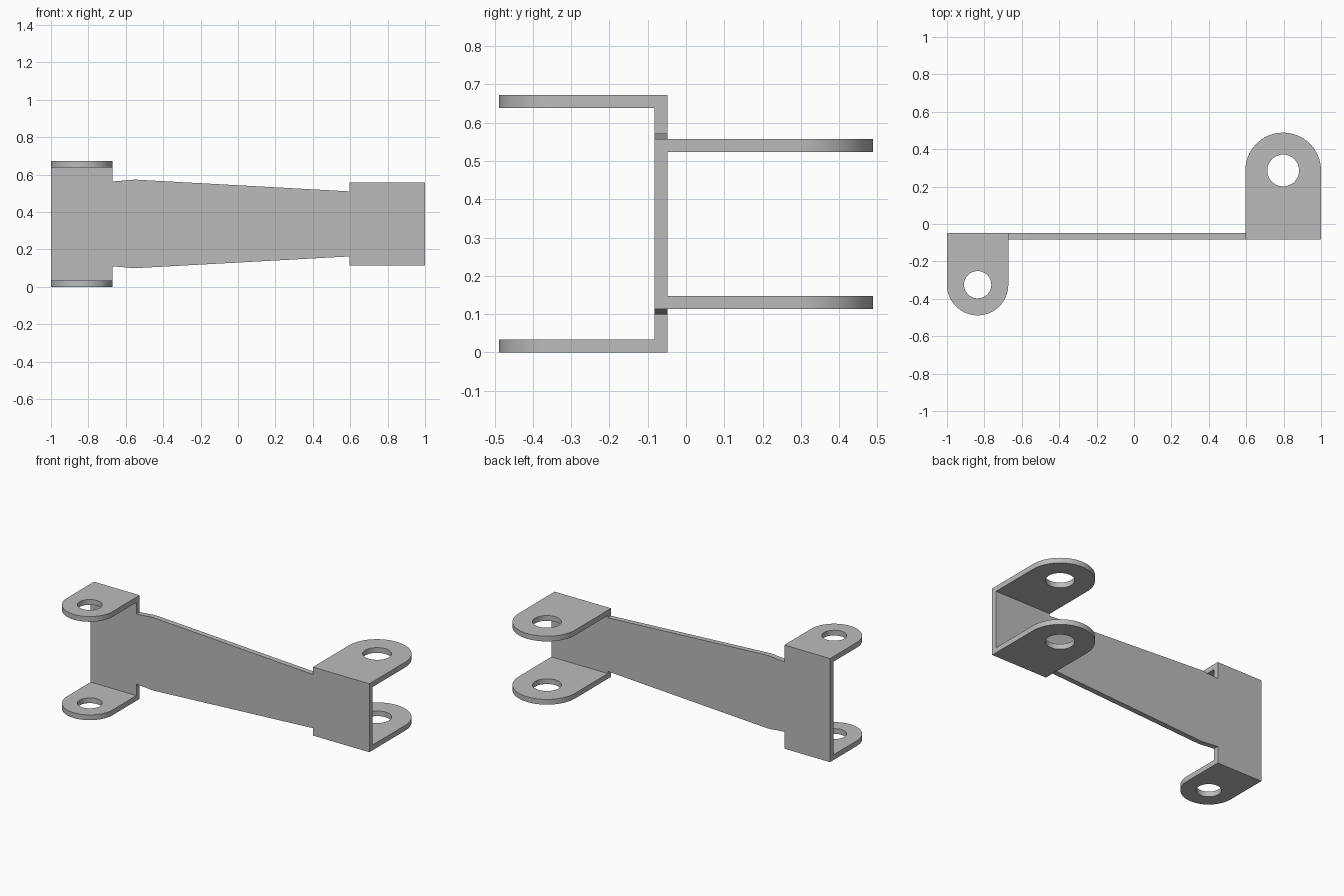
import bpy, bmesh
from math import pi, cos, sin
from mathutils import Matrix

cube = bpy.data.objects.get("Cube")
if cube:
    bpy.data.objects.remove(cube)

grey = bpy.data.materials.new("plain grey")
grey.use_nodes = True
grey.diffuse_color = (0.5, 0.5, 0.5, 1)
grey.node_tree.nodes["Principled BSDF"].inputs["Base Color"].default_value = (0.5, 0.5, 0.5, 1)

T = 0.034                    # sheet thickness
MID = 0.336                  # height of the symmetry plane
FRONT, BACK = -0.082, -0.048  # faces of the web plate


def sheet(name, loops, matrix, open_back=None):
    """Fill closed loops (outline, then holes), thicken by T along local z, place by matrix."""
    bm = bmesh.new()
    for loop in loops:
        vs = [bm.verts.new((x, y, 0)) for x, y in loop]
        for a, b in zip(vs, vs[1:] + vs[:1]):
            bm.edges.new((a, b))
    bmesh.ops.triangle_fill(bm, edges=bm.edges[:], use_beauty=True, use_dissolve=False)
    out = bmesh.ops.extrude_face_region(bm, geom=bm.faces[:], use_keep_orig=True)
    top = [g for g in out["geom"] if isinstance(g, bmesh.types.BMVert)]
    bmesh.ops.translate(bm, verts=top, vec=(0, 0, T))
    bmesh.ops.recalc_face_normals(bm, faces=bm.faces[:])
    # drop the end that lies against the plate
    if open_back is not None:
        hidden = [f for f in bm.faces if all(abs(v.co.y - open_back) < 1e-5 for v in f.verts)]
        bmesh.ops.delete(bm, geom=hidden, context="FACES")
    bm.transform(matrix)
    mesh = bpy.data.meshes.new(name)
    bm.to_mesh(mesh)
    bm.free()
    mesh.materials.append(grey)
    obj = bpy.data.objects.new(name, mesh)
    bpy.context.collection.objects.link(obj)
    bpy.ops.object.select_all(action="DESELECT")
    obj.select_set(True)
    bpy.context.view_layer.objects.active = obj
    bpy.ops.object.shade_smooth_by_angle(angle=pi / 6)
    return obj


def arc(cx, cy, r, start, end, n):
    return [(cx + r * cos(start + (end - start) * i / n),
             cy + r * sin(start + (end - start) * i / n)) for i in range(n + 1)]


def lug_pair(name, x0, x1, direction, hole_r, half):
    """Upper and lower round-ended lugs with a pin hole."""
    r, cx = (x1 - x0) / 2, (x0 + x1) / 2
    cy = direction * (0.4885 - r)
    root = BACK if direction > 0 else FRONT
    outline = [(x0, root), (x1, root)] + arc(cx, cy, r, 0, direction * pi, 32)
    hole = arc(cx, cy, hole_r, 0, 2 * pi, 48)[:-1]
    for side, z in (("upper", MID + half - T), ("lower", MID - half)):
        sheet(f"{side}_{name}_lug", [outline, hole], Matrix.Translation((0, 0, z)), root)


# Tapered web plate with a taller block at each end
BIG, SMALL = 0.336, 0.222
upper = [(-1, BIG), (-0.672, BIG), (-0.672, 0.227), (-0.62, 0.231), (-0.575, 0.2355),
         (-0.545, 0.2365), (-0.5, 0.234), (0.595, 0.174), (0.595, SMALL), (1, SMALL)]
profile = upper + [(x, -h) for x, h in reversed(upper)]
sheet("web_plate", [profile],
      Matrix.Translation((0, BACK, MID)) @ Matrix.Rotation(pi / 2, 4, "X"))

# Lugs: forward on the right end, backward on the left end
lug_pair("right_end", -1, -0.672, -1, 0.073, BIG)
lug_pair("left_end", 0.595, 1, 1, 0.085, SMALL)
